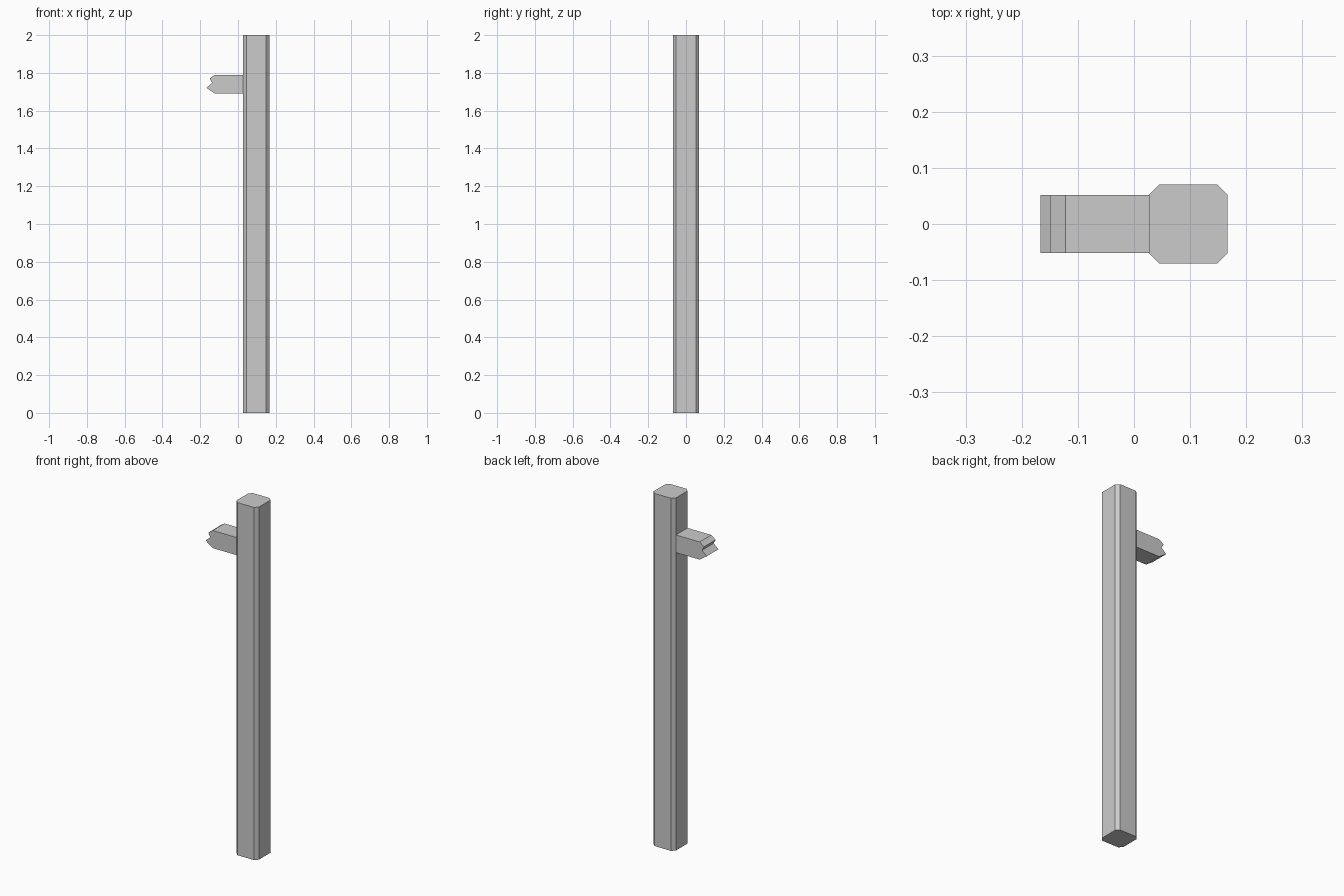
import bpy
import bmesh
from mathutils import Vector

cube = bpy.data.objects.get("Cube")
if cube:
    bpy.data.objects.remove(cube, do_unlink=True)

# Single plain grey
grey = bpy.data.materials.new("plain_grey")
grey.use_nodes = True
grey.diffuse_color = (0.6, 0.6, 0.6, 1)
bsdf = next(n for n in grey.node_tree.nodes if n.type == "BSDF_PRINCIPLED")
bsdf.inputs["Base Color"].default_value = grey.diffuse_color


def prism(name, outline, offset):
    """Extrude a closed 3D outline along an offset into a solid."""
    bm = bmesh.new()
    face = bm.faces.new([bm.verts.new(p) for p in outline])
    top = bmesh.ops.extrude_face_region(bm, geom=[face], use_keep_orig=True)
    moved = [g for g in top["geom"] if isinstance(g, bmesh.types.BMVert)]
    bmesh.ops.translate(bm, verts=moved, vec=Vector(offset))
    bmesh.ops.recalc_face_normals(bm, faces=bm.faces)
    mesh = bpy.data.meshes.new(name)
    bm.to_mesh(mesh)
    bm.free()
    mesh.materials.append(grey)
    obj = bpy.data.objects.new(name, mesh)
    bpy.context.collection.objects.link(obj)
    return obj


# Tall post: square section with chamfered corners
HALF, CHAMFER, POST_X, HEIGHT = 0.07, 0.018, 0.097, 2.0
flat = HALF - CHAMFER
section = [(HALF, -flat), (HALF, flat), (flat, HALF), (-flat, HALF),
           (-HALF, flat), (-HALF, -flat), (-flat, -HALF), (flat, -HALF)]
prism("post", [(POST_X + x, y, 0) for x, y in section], (0, 0, HEIGHT))

# Broken rail stub: jagged end profile, butted against the post
ARM_HALF = 0.052
profile = [(POST_X - HALF, 1.69), (POST_X - HALF, 1.79), (-0.122, 1.79),
           (-0.15, 1.77), (-0.137, 1.747), (-0.167, 1.721), (-0.122, 1.69)]
prism("broken_rail", [(x, -ARM_HALF, z) for x, z in profile], (0, 2 * ARM_HALF, 0))
